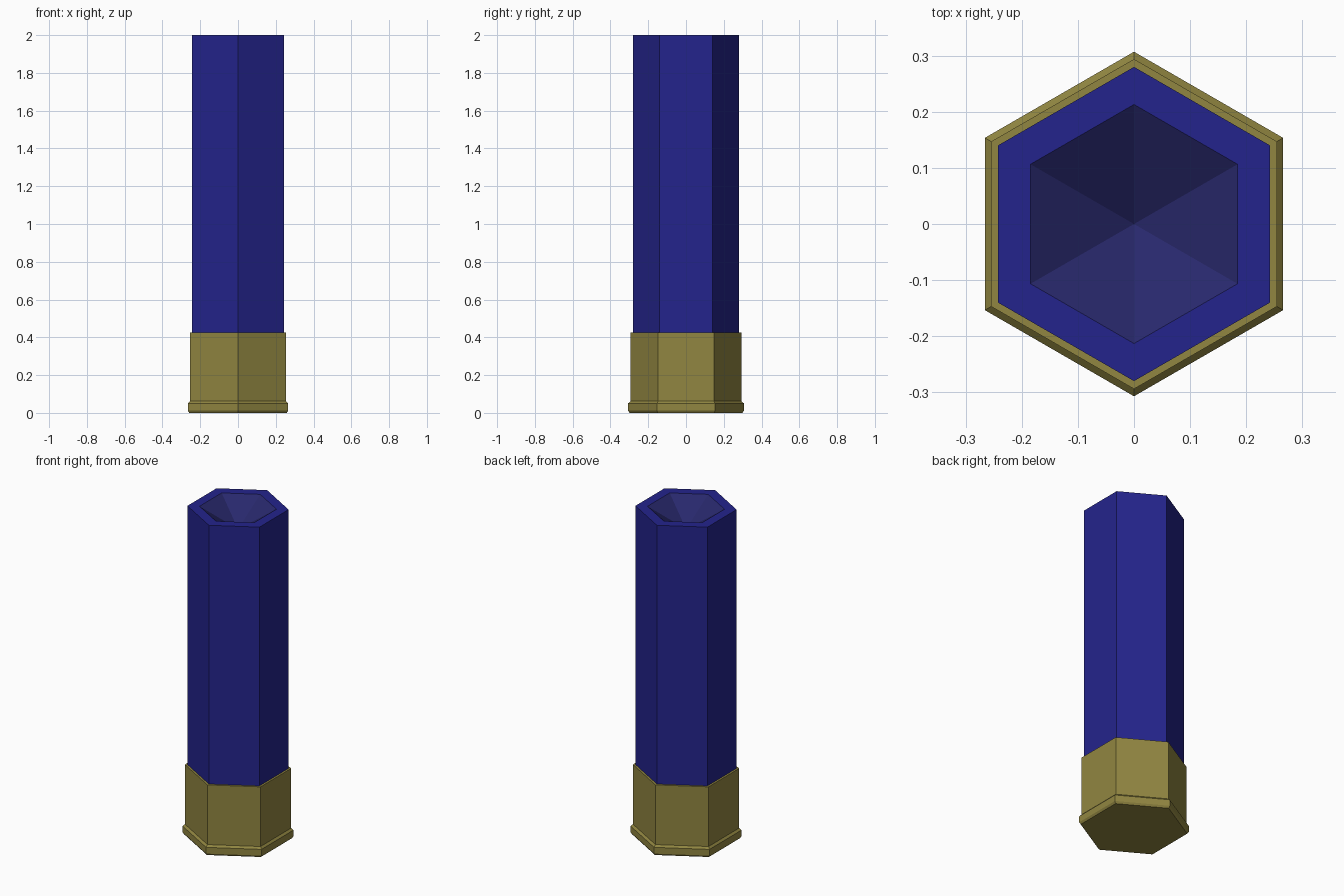
import bpy, bmesh, math

if "Cube" in bpy.data.objects:
    bpy.data.objects.remove(bpy.data.objects["Cube"])


def material(name, rgb):
    m = bpy.data.materials.new(name)
    lin = [((c / 255 + 0.055) / 1.055) ** 2.4 for c in rgb]
    m.diffuse_color = (*lin, 1)
    m.use_nodes = True
    m.node_tree.nodes["Principled BSDF"].inputs["Base Color"].default_value = m.diffuse_color
    return m


def hex_lathe(name, profile, mats, tip_mat_from=None):
    """Six-sided solid from (radius, z) rings; radius 0 makes a point."""
    bm = bmesh.new()
    rings = []
    for r, z in profile:
        if r == 0:
            rings.append([bm.verts.new((0, 0, z))])
        else:
            rings.append([bm.verts.new((r * math.cos(math.radians(30 + 60 * i)),
                                        r * math.sin(math.radians(30 + 60 * i)), z))
                          for i in range(6)])
    bm.faces.new(rings[0][::-1])
    for k, (a, b) in enumerate(zip(rings, rings[1:])):
        for i in range(6):
            j = (i + 1) % 6
            if len(b) == 1:
                f = bm.faces.new((a[i], a[j], b[0]))
            else:
                f = bm.faces.new((a[i], a[j], b[j], b[i]))
            if tip_mat_from is not None and k >= tip_mat_from:
                f.material_index = 1
    if len(rings[-1]) > 1:
        bm.faces.new(rings[-1])
    me = bpy.data.meshes.new(name)
    bm.to_mesh(me)
    bm.free()
    for m in mats:
        me.materials.append(m)
    ob = bpy.data.objects.new(name, me)
    bpy.context.collection.objects.link(ob)
    return ob


blue = material("blue plastic", (36, 36, 140))
dark = material("dark blue recess", (40, 40, 108))
brass = material("brass", (145, 134, 65))

# Hull with a flat lip and a sunken pointed recess at the top
hex_lathe("hull", [(0.28, 0.05), (0.28, 2.0), (0.213, 2.0), (0, 1.87)],
          [blue, dark], tip_mat_from=2)

# Metal base with a chamfered rim
hex_lathe("metal_base", [(0.298, 0.0), (0.307, 0.012), (0.307, 0.05), (0.294, 0.062),
                         (0.294, 0.425), (0.279, 0.425)], [brass])
